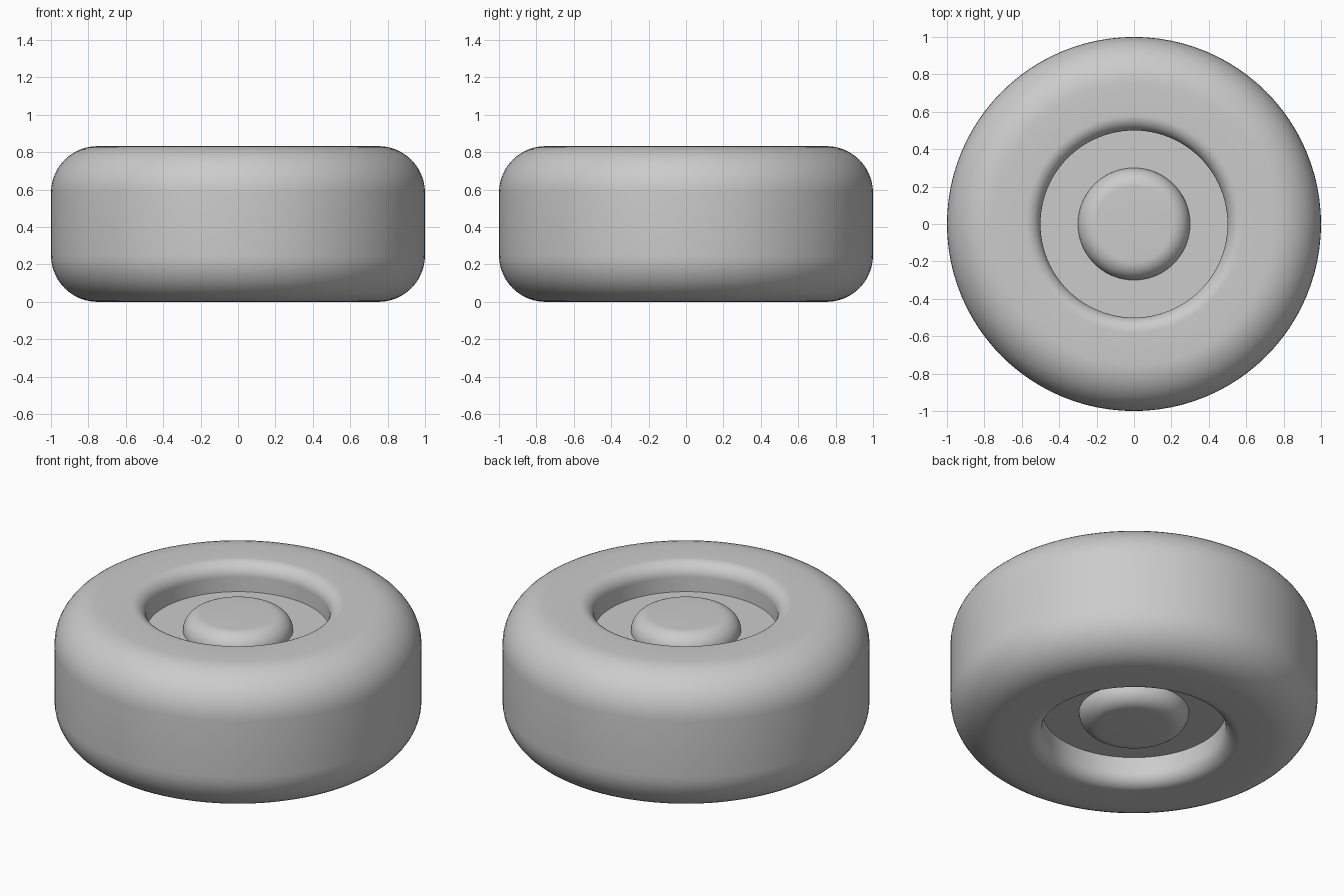
import bpy, bmesh
from math import sin, cos, pi, radians

cube = bpy.data.objects.get("Cube")
if cube:
    bpy.data.objects.remove(cube, do_unlink=True)

SEGMENTS = 96
HEIGHT = 0.833
MID = HEIGHT / 2

grey = bpy.data.materials.new("plain grey")
grey.use_nodes = True
colour = (0.6, 0.6, 0.6, 1)
grey.diffuse_color = colour
grey.node_tree.nodes["Principled BSDF"].inputs["Base Color"].default_value = colour


def corner(r, z, radius, start, steps=12):
    """Quarter round about (r, z), starting at an angle in degrees."""
    angles = [radians(start + 90 * i / steps) for i in range(steps + 1)]
    return [(r + radius * cos(a), z + radius * sin(a)) for a in angles]


def lathe(name, profile, closed):
    """Spin an (r, z) profile around the vertical axis."""
    bm = bmesh.new()
    verts = [bm.verts.new((r, 0, z + MID)) for r, z in profile]
    edges = [bm.edges.new(pair) for pair in zip(verts, verts[1:])]
    if closed:
        edges.append(bm.edges.new((verts[-1], verts[0])))
    bmesh.ops.spin(bm, geom=verts + edges, cent=(0, 0, 0), axis=(0, 0, 1),
                   angle=2 * pi, steps=SEGMENTS, use_duplicate=False)
    bmesh.ops.remove_doubles(bm, verts=bm.verts, dist=1e-5)
    bmesh.ops.recalc_face_normals(bm, faces=bm.faces)
    mesh = bpy.data.meshes.new(name)
    bm.to_mesh(mesh)
    bm.free()
    mesh.materials.append(grey)
    obj = bpy.data.objects.new(name, mesh)
    bpy.context.collection.objects.link(obj)
    bpy.ops.object.select_all(action='DESELECT')
    obj.select_set(True)
    bpy.context.view_layer.objects.active = obj
    bpy.ops.object.shade_smooth_by_angle(angle=radians(35))
    return obj


# Tyre: wide outer shoulders, small rounds at the inner lips
OUTER, LIP = 0.25, 0.08
tyre = (corner(1 - OUTER, OUTER - MID, OUTER, -90)
        + corner(1 - OUTER, MID - OUTER, OUTER, 0)
        + corner(0.5 + LIP, MID - LIP, LIP, 90)
        + corner(0.5 + LIP, LIP - MID, LIP, 180))
lathe("tyre", tyre, True)

# Rim disc, recessed on both sides
RIM = 0.25
lathe("rim_disc", [(0, -RIM), (0.5, -RIM), (0.5, RIM), (0, RIM)], False)

# Rounded hub standing out on both sides
HUB, ROUND = 0.35, 0.1
hub = ([(0, -HUB)] + corner(0.3 - ROUND, ROUND - HUB, ROUND, -90)
       + corner(0.3 - ROUND, HUB - ROUND, ROUND, 0) + [(0, HUB)])
lathe("hub", hub, False)
